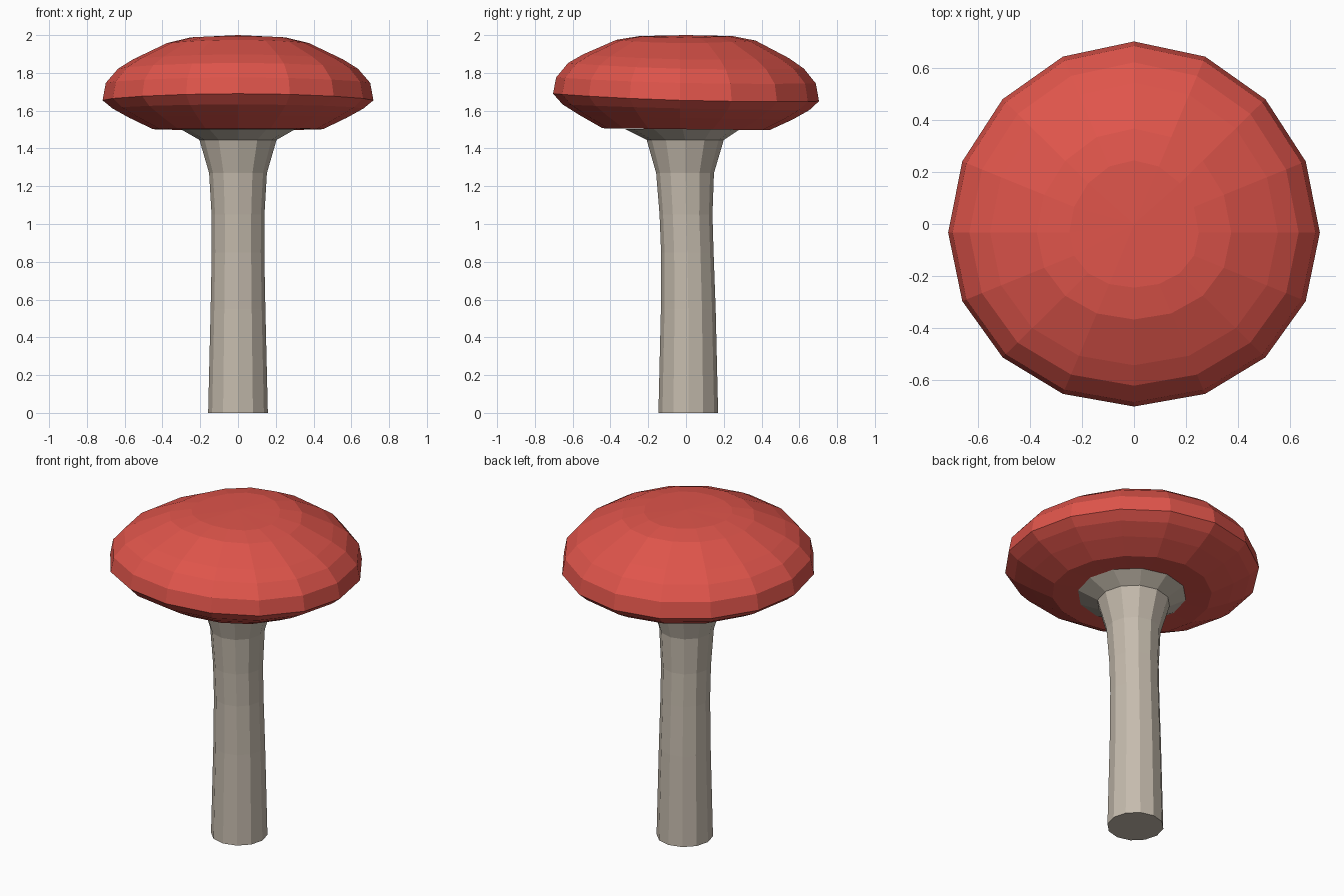
import bpy, bmesh
from math import sin, cos, tau

if "Cube" in bpy.data.objects:
    bpy.data.objects.remove(bpy.data.objects["Cube"])


def loft(name, rings, sides, place, color, start_pole=False, end_pole=None):
    """Flat-shaded skin over rings; place(ring, angle) gives each vertex."""
    bm = bmesh.new()
    loops = [[bm.verts.new(place(r, tau * i / sides)) for i in range(sides)]
             for r in rings]
    for a, b in zip(loops, loops[1:]):
        for i in range(sides):
            j = (i + 1) % sides
            bm.faces.new((a[i], a[j], b[j], b[i]))
    if start_pole:
        bm.faces.new(loops[0][::-1])
    if end_pole:
        top = bm.verts.new(end_pole)
        last = loops[-1]
        for i in range(sides):
            bm.faces.new((last[i], last[(i + 1) % sides], top))
    me = bpy.data.meshes.new(name)
    bm.to_mesh(me)
    bm.free()
    mat = bpy.data.materials.new(name + "_color")
    mat.diffuse_color = color
    mat.use_nodes = True
    mat.node_tree.nodes["Principled BSDF"].inputs["Base Color"].default_value = mat.diffuse_color
    me.materials.append(mat)
    ob = bpy.data.objects.new(name, me)
    bpy.context.collection.objects.link(ob)
    return ob


# Stem: radius, height, y offset of the slightly bowed axis
stem_rings = [(0.158, 0.0, 0.012), (0.145, 0.55, 0.012), (0.139, 0.85, 0.007),
              (0.14, 1.05, 0.0), (0.153, 1.27, -0.005), (0.204, 1.445, -0.004),
              (0.305, 1.503, -0.018)]


def stem_point(r, a):
    return (r[0] * cos(a), r[0] * sin(a) + r[2], r[1])


loft("stem", stem_rings, 12, stem_point, (0.56, 0.50, 0.42, 1), start_pole=True)

# Cap: radius, height at the sides, tilt, extra height at front and back
cap_rings = [(0.285, 1.505, 0.0, 0.0), (0.45, 1.502, 0.005, 0.0),
             (0.575, 1.562, 0.012, 0.003), (0.665, 1.612, 0.015, 0.006),
             (0.717, 1.655, 0.020, 0.015), (0.70, 1.747, 0.016, 0.013),
             (0.635, 1.822, 0.015, 0.016), (0.555, 1.872, 0.010, 0.016),
             (0.375, 1.958, 0.002, 0.015), (0.25, 1.988, 0.0, 0.007)]


def cap_point(r, a):
    c, s = cos(a), sin(a)
    return (r[0] * c, r[0] * 0.982 * s - 0.033 * c * c,
            r[1] - r[2] * s + r[3] * s * s)


loft("cap", cap_rings, 16, cap_point, (0.74, 0.09, 0.07, 1),
     end_pole=(0, 0, 2.0))
